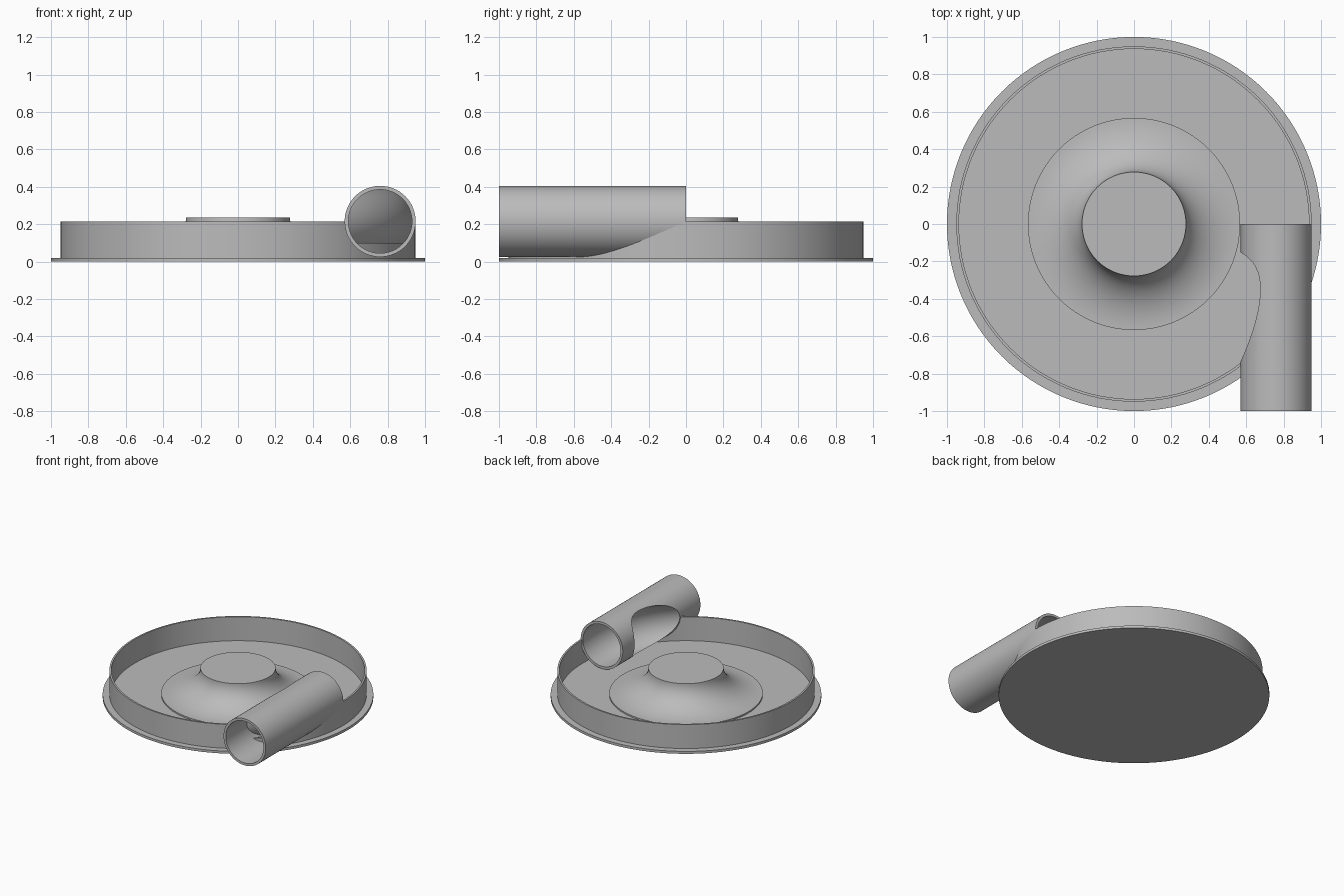
import bpy, bmesh, math
from mathutils import Vector, Matrix

if "Cube" in bpy.data.objects:
    bpy.data.objects.remove(bpy.data.objects["Cube"])

grey = bpy.data.materials.new("plain grey")
grey.use_nodes = True
COLOUR = (0.5, 0.5, 0.5, 1)
grey.diffuse_color = COLOUR
grey.node_tree.nodes["Principled BSDF"].inputs["Base Color"].default_value = COLOUR


def finish(name, bm):
    bmesh.ops.remove_doubles(bm, verts=bm.verts, dist=1e-5)
    bmesh.ops.recalc_face_normals(bm, faces=bm.faces)
    mesh = bpy.data.meshes.new(name)
    bm.to_mesh(mesh)
    bm.free()
    mesh.materials.append(grey)
    ob = bpy.data.objects.new(name, mesh)
    bpy.context.collection.objects.link(ob)
    return ob


def lathe(name, profile, steps=128, closed=False):
    """Spin an (r, z) profile around the vertical axis."""
    bm = bmesh.new()
    pts = [bm.verts.new((r, 0, z)) for r, z in profile]
    pairs = list(zip(pts, pts[1:])) + ([(pts[-1], pts[0])] if closed else [])
    edges = [bm.edges.new(p) for p in pairs]
    bmesh.ops.spin(bm, geom=pts + edges, cent=(0, 0, 0), axis=(0, 0, 1),
                   angle=2 * math.pi, steps=steps)
    return finish(name, bm)


def ring(name, minor):
    """Ring channel that sweeps around the bowl at the pipe height."""
    angles = [2 * math.pi * i / 64 for i in range(64)]
    return lathe(name, [(PIPE_X + minor * math.cos(a), PIPE_Z + minor * math.sin(a))
                        for a in angles], closed=True)


def rod(name, radius, y0, y1, floor=None):
    """Solid cylinder along y, optionally cut flat at a floor height."""
    bm = bmesh.new()
    place = Matrix.Translation((PIPE_X, (y0 + y1) / 2, PIPE_Z)) @ Matrix.Rotation(math.pi / 2, 4, 'X')
    bmesh.ops.create_cone(bm, cap_ends=True, segments=64, radius1=radius,
                          radius2=radius, depth=y1 - y0, matrix=place)
    if floor is not None:
        bmesh.ops.bisect_plane(bm, geom=bm.verts[:] + bm.edges[:] + bm.faces[:],
                               plane_co=Vector((0, 0, floor)), plane_no=Vector((0, 0, 1)),
                               clear_inner=True)
        bmesh.ops.holes_fill(bm, edges=[e for e in bm.edges if e.is_boundary])
    return finish(name, bm)


def select_only(ob):
    bpy.ops.object.select_all(action='DESELECT')
    ob.select_set(True)
    bpy.context.view_layer.objects.active = ob


def subtract(ob, cutter):
    cutter.hide_render = True
    mod = ob.modifiers.new("cut", 'BOOLEAN')
    mod.operation, mod.solver, mod.object = 'DIFFERENCE', 'EXACT', cutter
    select_only(ob)
    bpy.ops.object.modifier_apply(modifier=mod.name)
    bpy.data.objects.remove(cutter)


PIPE_X, PIPE_Z = 0.76, 0.215
OUTER, BORE = 0.19, 0.17
FLOOR, WALL_TOP = 0.02, 0.215

# Round base plate
base = lathe("base_plate", [(0, 0), (1, 0), (1, FLOOR), (0, FLOOR)])

# Upright wall, lowered where the pipe bore passes through it
wall = lathe("bowl_wall", [(0.95, 0.01), (0.95, WALL_TOP), (0.936, WALL_TOP), (0.936, 0.01)],
             closed=True)
subtract(wall, rod("wall_cutter", BORE, -1.1, -0.01, floor=0.1))

# Central hub with a concave flare down to a thin lip
quarter = [math.pi / 2 * i / 20 for i in range(21)]
flare = [(0.567 - 0.289 * math.sin(a), 0.235 - 0.203 * math.cos(a)) for a in quarter]
hub = lathe("centre_hub", [(0, 0.01), (0.567, 0.01)] + flare + [(0, 0.235)])

# Inlet pipe: curved channel from the rear end, straight bore from the front
pipe = rod("inlet_pipe", OUTER, -1, 0)
subtract(pipe, ring("channel_cutter", BORE))
front_bore = rod("bore_cutter", BORE, -1.1, -0.02)
subtract(front_bore, ring("channel_skin", BORE + 0.008))
subtract(pipe, front_bore)

for part in (base, wall, hub, pipe):
    select_only(part)
    bpy.ops.object.shade_smooth_by_angle(angle=math.radians(30))
